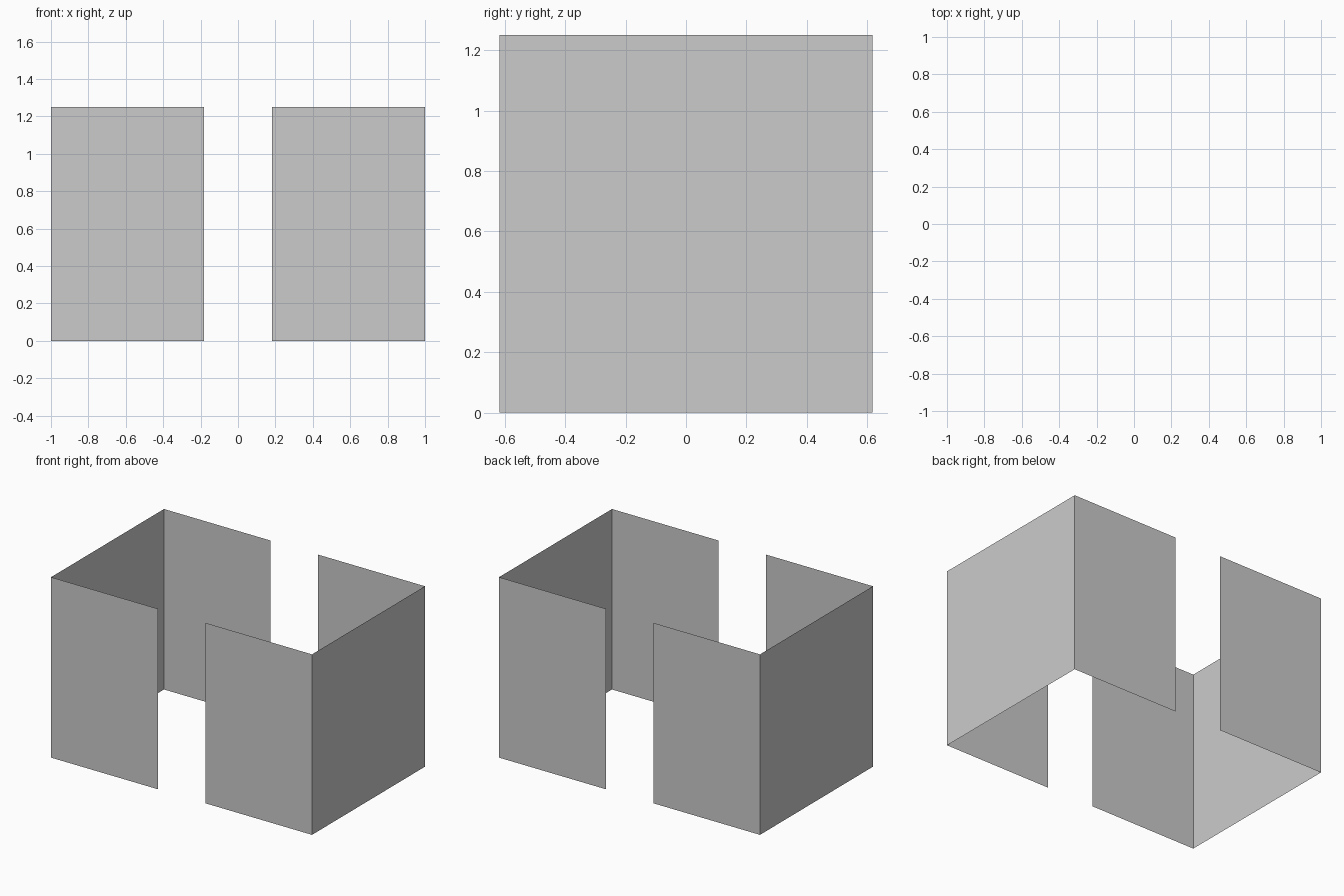
import bpy

if "Cube" in bpy.data.objects:
    bpy.data.objects.remove(bpy.data.objects["Cube"])

HALF_X, HALF_Y, HEIGHT, GAP = 1.0, 0.618, 1.25, 0.182


def folded_panel(name, side):
    """U-shaped sheet: front flap, side wall, back flap."""
    path = [(GAP, -HALF_Y), (HALF_X, -HALF_Y), (HALF_X, HALF_Y), (GAP, HALF_Y)]
    verts = [(side * x, y, z) for z in (0, HEIGHT) for x, y in path]
    faces = [(i, i + 1, i + 5, i + 4) for i in range(3)]
    if side < 0:
        faces = [f[::-1] for f in faces]  # keep normals outward
    mesh = bpy.data.meshes.new(name)
    mesh.from_pydata(verts, [], faces)
    obj = bpy.data.objects.new(name, mesh)
    bpy.context.collection.objects.link(obj)


# Two facing wall panels with open slots at front and back
folded_panel("right_wall_panel", 1)
folded_panel("left_wall_panel", -1)
